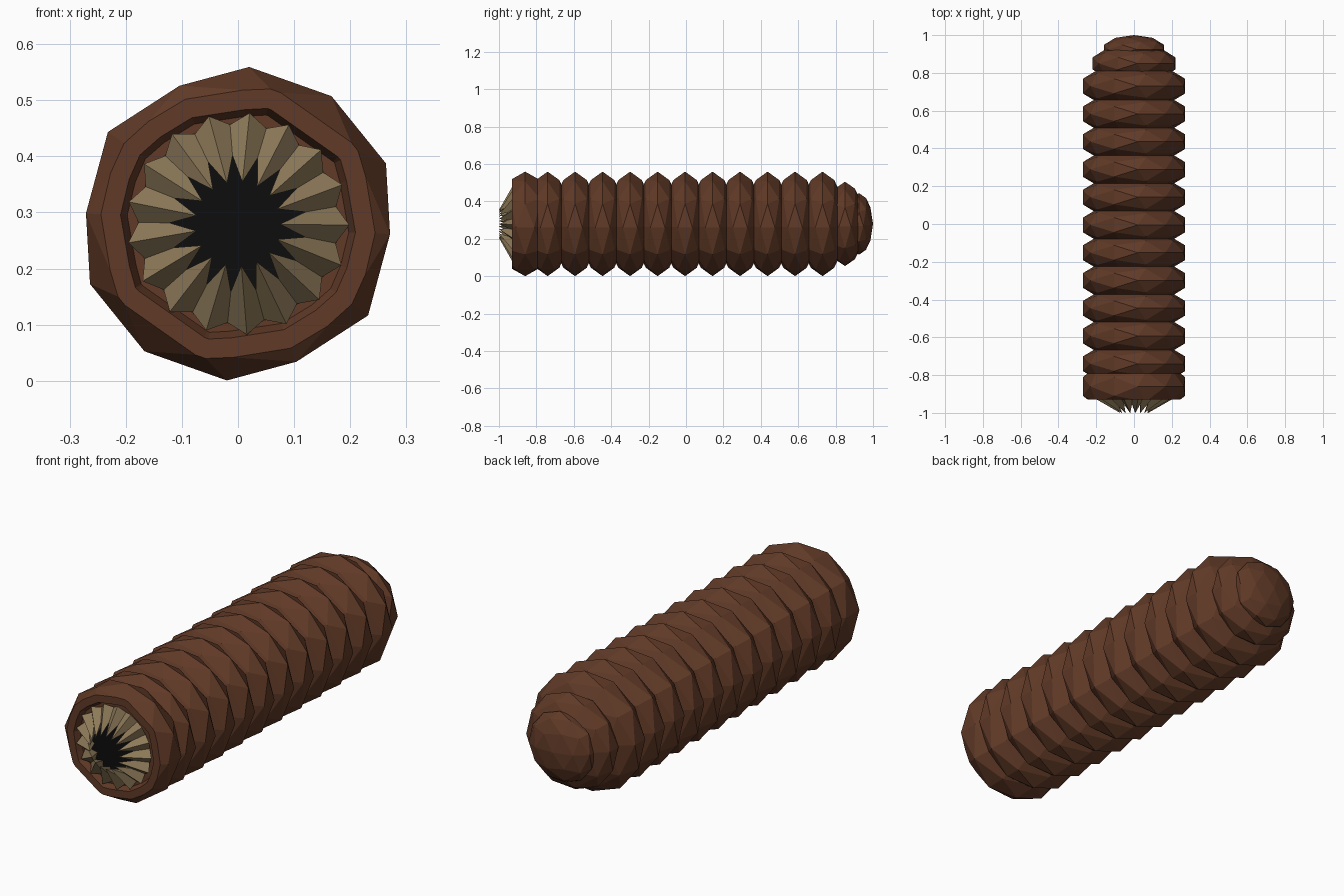
import bpy, bmesh, math
from mathutils import Matrix, Vector

if "Cube" in bpy.data.objects:
    bpy.data.objects.remove(bpy.data.objects["Cube"])

R = 0.28  # body radius, also height of the body axis


def material(name, rgb):
    m = bpy.data.materials.new(name)
    m.diffuse_color = (*rgb, 1)
    m.use_nodes = True
    m.node_tree.nodes["Principled BSDF"].inputs["Base Color"].default_value = m.diffuse_color
    return m


BROWN = material("skin_brown", (0.118, 0.042, 0.020))
BONE = material("tooth_bone", (0.27, 0.195, 0.10))
BLACK = material("throat_black", (0.004, 0.004, 0.004))


def finish(bm, name, mat):
    me = bpy.data.meshes.new(name)
    bm.to_mesh(me)
    bm.free()
    me.materials.append(mat)
    ob = bpy.data.objects.new(name, me)
    bpy.context.collection.objects.link(ob)
    return ob


def squashed_ball(y, radius, half_depth):
    """Faceted ball flattened along the body axis."""
    bm = bmesh.new()
    m = (Matrix.Translation((0, y, R))
         @ Matrix.Diagonal((radius * 1.02, half_depth, radius, 1))
         @ Matrix.Rotation(math.radians(4), 4, 'Y'))
    bmesh.ops.create_icosphere(bm, subdivisions=2, radius=1, matrix=m)
    return bm


# Body rings, evenly spaced
for i in range(11):
    finish(squashed_ball(-0.74 + i * 0.147, R, 0.125), f"body_ring_{i + 1}", BROWN)

# Tapering tail
finish(squashed_ball(0.85, 0.226, 0.105), "tail_ring", BROWN)
finish(squashed_ball(0.925, 0.165, 0.075), "tail_tip", BROWN)

# Head: ball cut flat at the front, with a recessed mouth
bm = squashed_ball(-0.86, R, 0.16)
bmesh.ops.bisect_plane(bm, geom=bm.verts[:] + bm.edges[:] + bm.faces[:],
                       plane_co=(0, -0.93, 0), plane_no=(0, -1, 0), clear_outer=True)
rim = [e for e in bm.edges if e.is_boundary]
cap = bmesh.ops.contextual_create(bm, geom=rim)["faces"]
bmesh.ops.recalc_face_normals(bm, faces=bm.faces[:])
bmesh.ops.inset_region(bm, faces=cap, thickness=0.035, depth=0)
bmesh.ops.inset_region(bm, faces=cap, thickness=0.012, depth=-0.03)
finish(bm, "head", BROWN)

# Dark throat disc behind the teeth
bm = bmesh.new()
bmesh.ops.create_circle(bm, cap_ends=True, segments=20, radius=0.145,
                        matrix=Matrix.Translation((0, -0.912, R))
                        @ Matrix.Rotation(math.pi / 2, 4, 'X'))
finish(bm, "throat", BLACK)

# Ring of four-sided teeth leaning inwards
TEETH = 17
bm = bmesh.new()
for i in range(TEETH):
    a = math.radians(84) + i * math.tau / TEETH
    out = Vector((math.cos(a), 0, math.sin(a)))
    base = out * 0.165 + Vector((0, -0.90, R))
    tip = out * 0.075 + Vector((0, -1.0, R))
    z = (tip - base).normalized()
    x = Vector((0, 1, 0)).cross(out).normalized()
    frame = Matrix((x, z.cross(x), z)).transposed().to_4x4()
    bmesh.ops.create_cone(bm, cap_ends=True, segments=4, radius1=0.045, radius2=0,
                          depth=(tip - base).length,
                          matrix=Matrix.Translation((base + tip) / 2) @ frame)
bmesh.ops.remove_doubles(bm, verts=bm.verts[:], dist=0.0001)
finish(bm, "teeth", BONE)
